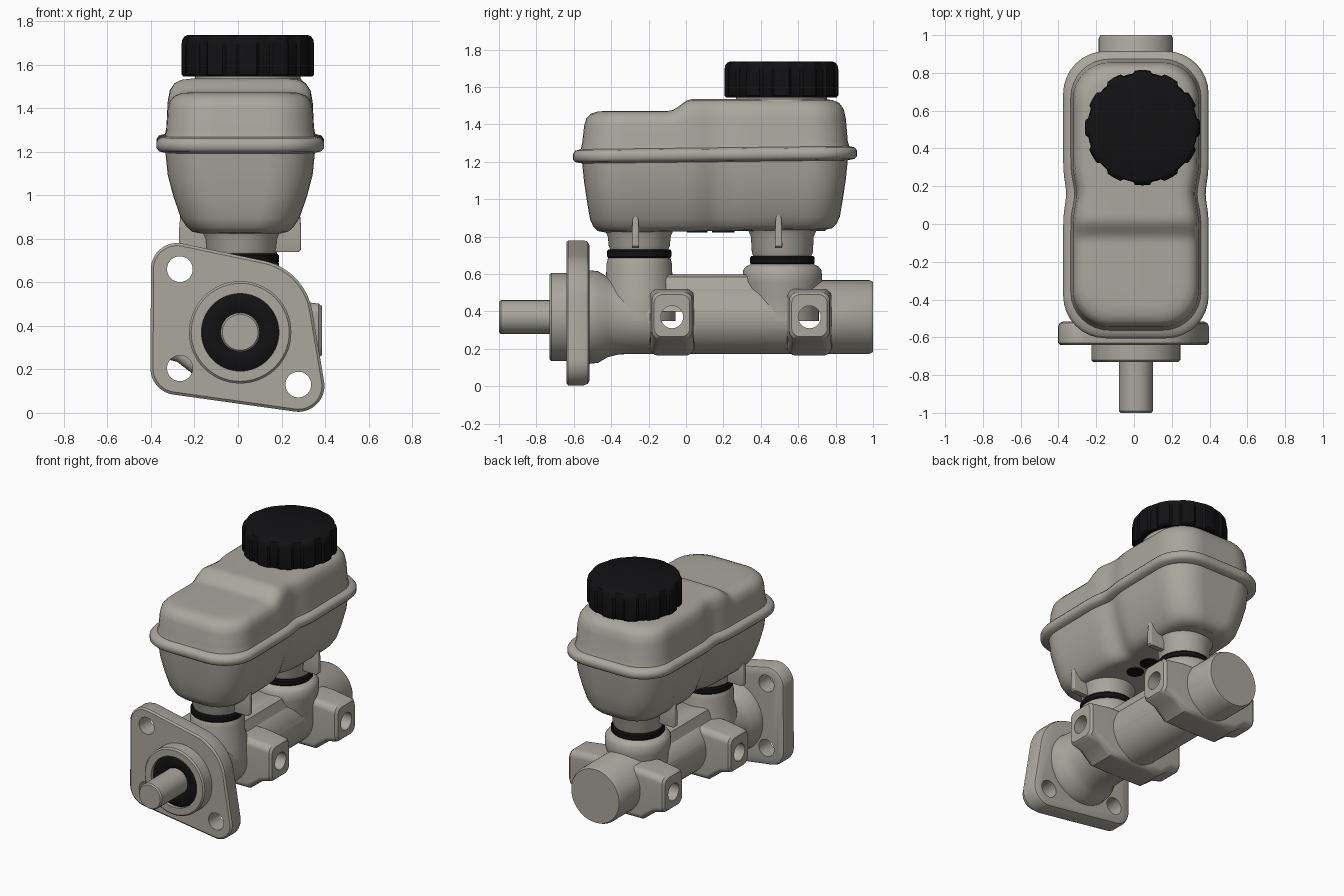
import bpy, bmesh, math
from mathutils import Vector

if "Cube" in bpy.data.objects:
    bpy.data.objects.remove(bpy.data.objects["Cube"])

CX, CZ = 0.01, 0.37          # bore axis


def material(name, rgb):
    m = bpy.data.materials.new(name)
    m.diffuse_color = (*rgb, 1)
    m.use_nodes = True
    m.node_tree.nodes["Principled BSDF"].inputs["Base Color"].default_value = m.diffuse_color
    return m


GREY = material("warm_grey_metal", (0.40, 0.385, 0.335))
BLACK = material("black_rubber", (0.006, 0.006, 0.007))


def loft(name, rings, mat, angle=35):
    """Skin a list of equal-length point rings; collapsed end rings are welded."""
    bm = bmesh.new()
    vs = [[bm.verts.new(p) for p in ring] for ring in rings]
    n = len(rings[0])
    for a, b in zip(vs, vs[1:]):
        for i in range(n):
            j = (i + 1) % n
            bm.faces.new((a[i], a[j], b[j], b[i]))
    for k in (0, -1):
        if len({tuple(round(c, 4) for c in p) for p in rings[k]}) == n:
            bm.faces.new(vs[k])
    bmesh.ops.remove_doubles(bm, verts=bm.verts, dist=1e-5)
    bmesh.ops.recalc_face_normals(bm, faces=bm.faces)
    me = bpy.data.meshes.new(name)
    bm.to_mesh(me)
    bm.free()
    ob = bpy.data.objects.new(name, me)
    bpy.context.collection.objects.link(ob)
    me.materials.append(mat)
    smooth(ob, angle)
    return ob


def smooth(ob, angle=35):
    bpy.ops.object.select_all(action='DESELECT')
    ob.select_set(True)
    bpy.context.view_layer.objects.active = ob
    bpy.ops.object.shade_smooth_by_angle(angle=math.radians(angle))


def lathe(name, profile, axis, centre, mat, n=56):
    """Turn (radius, position) pairs about x, y or z."""
    rings = []
    for r, h in profile:
        ring = []
        for i in range(n):
            a = 2 * math.pi * i / n
            u, v = centre[0] + r * math.cos(a), centre[1] + r * math.sin(a)
            ring.append({'x': (h, u, v), 'y': (u, h, v), 'z': (u, v, h)}[axis])
        rings.append(ring)
    return loft(name, rings, mat)


def rrect(x0, x1, y0, y1, r, k=1, nc=8):
    """Rounded rectangle outline, straight sides cut into k steps."""
    arcs = []
    for q, (cx, cy) in enumerate(((x1 - r, y1 - r), (x0 + r, y1 - r),
                                  (x0 + r, y0 + r), (x1 - r, y0 + r))):
        arcs.append([Vector((cx + r * math.cos((q + i / nc) * math.pi / 2),
                             cy + r * math.sin((q + i / nc) * math.pi / 2))) for i in range(nc + 1)])
    pts = []
    for q in range(4):
        a, b = arcs[q][-1], arcs[(q + 1) % 4][0]
        pts += arcs[q] + [a.lerp(b, i / k) for i in range(1, k)]
    return pts


def drill(ob, cutters):
    for c in cutters:
        m = ob.modifiers.new("hole", 'BOOLEAN')
        m.operation, m.object, m.solver = 'DIFFERENCE', c, 'EXACT'
        bpy.context.view_layer.objects.active = ob
        bpy.ops.object.modifier_apply(modifier=m.name)
    smooth(ob)


# --- cylinder body, push rod and rod seal
body = lathe("cylinder_body", [(0, -.685), (.178, -.685), (.178, -.73), (.225, -.73), (.235, -.72),
                               (.235, -.53), (.25, -.515), (.245, -.47), (.215, -.42), (.2, -.36),
                               (.197, -.28), (.197, .98), (.187, 1), (0, 1)], 'y', (CX, CZ), GREY)
lathe("push_rod", [(0, -1), (.082, -1), (.09, -.99), (.09, -.6), (0, -.6)], 'y', (CX, CZ), GREY)
lathe("rod_seal", [(.08, -.68), (.08, -.70), (.105, -.715), (.16, -.715), (.178, -.705), (.178, -.68)],
      'y', (CX, CZ), BLACK)

# --- mounting flange: outline wrapped round four circles
LOBES = [(-.28, .66, .12), (-.28, .205, .122), (.277, .125, .12), (.06, .42, .285)]


def flange_ring(y, shrink):
    ring = []
    for i in range(128):
        c, s = math.cos(i * math.pi / 64), math.sin(i * math.pi / 64)
        x, z, r = max(LOBES, key=lambda l: l[0] * c + l[1] * s + l[2])
        ring.append((x + (r - shrink) * c, y, z + (r - shrink) * s))
    return ring


flange = loft("mounting_flange", [flange_ring(y, d) for y, d in
              ((-.64, .012), (-.63, 0), (-.545, 0), (-.525, .008), (-.517, .025))], GREY)
cutters = [lathe("bolt_hole_cutter", [(0, -.8), (.059, -.8), (.059, -.4), (0, -.4)], 'y', c, GREY)
           for c in ((-.267, .66), (-.267, .205), (.277, .13))]
drill(flange, cutters)

# --- side ports with cross-drilled holes
port_cutters = [lathe("port_hole_cutter", [(0, -.6), (.06, -.6), (.06, .6), (0, .6)], 'x', (y, CZ), GREY)
                for y in (-.075, .66)]
SECT = [(.375, .095, .265, .49), (.36, .108, .252, .502), (.29, .112, .235, .51),
        (.2, .118, .165, .52), (.1, .12, .165, .52)]          # offset, half width, z low, z high
for i, y in enumerate((-.075, .66)):
    stations = [(-s[0], *s[1:]) for s in SECT] + SECT[::-1]
    port = loft("outlet_port", [[(CX + dx, p.x, p.y) for p in rrect(y - w, y + w, a, b, .045)]
                                for dx, w, a, b in stations], GREY)
    drill(port, port_cutters[i:i + 1])
drill(body, port_cutters)
for c in cutters + port_cutters:
    bpy.data.objects.remove(c)

# --- rib along the top of the body
loft("top_rib", [[(p.x, p.y, z) for p in rrect(CX - .12 + d, CX + .12 - d, -.25, .45, .03)]
                 for z, d in ((.4, -.05), (.54, 0), (.585, .015), (.598, .04))], GREY)

# --- inlet necks, rubber grommets, tank feet and fins
for tag, y, zt, wide in (("front", -.25, .69, 0), ("rear", .515, .655, .035)):
    c = (CX + .005, y)
    lathe(tag + "_inlet_neck", [(0, .35), (.195, .35), (.195, .5), (.178 + wide, .56), (.175 + wide, zt - .035),
                                (.17 + wide * .7, zt - .015), (.165, zt), (0, zt)], 'z', c, GREY)
    lathe(tag + "_grommet", [(0, zt - .005), (.165, zt - .005), (.173, zt + .005), (.173, zt + .032),
                             (.165, zt + .042), (0, zt + .042)], 'z', c, BLACK)
    lathe(tag + "_tank_foot", [(0, zt + .04), (.155, zt + .04), (.163, zt + .06), (.168, .8),
                               (.185, .84), (.2, .87), (0, .87)], 'z', c, GREY)
    loft(tag + "_tank_fin", [[(p.x, p.y, z) for p in rrect(-.27 + d, .29 - d, y - .02 - w, y - .02 + w, .008)]
                             for z, w, d in ((.74, .018, .01), (.75, .02, 0), (.85, .018, 0), (.97, .01, .01))], GREY)

# --- reservoir: one skin from the floor, over the seam rim, to the stepped lid
X0, X1, Y0, Y1 = -.375, .395, -.605, .915


def lid_height(y):
    t = min(1, max(0, (y + .09) / .12))
    return 1.472 + .063 * t * t * (3 - 2 * t)


def tank_ring(dx, dy, zf, waist, flat=False):
    cx, ring = (X0 + X1) / 2, []
    for p in rrect(X0 + dx, X1 - dx, Y0 + dy, Y1 - dy, .225 - dy * .5, 36):
        k = 0 if flat else 1 - waist * math.exp(-((p.y - .16) / .085) ** 2)
        ring.append((cx + (p.x - cx) * k, p.y, zf(p.y)))
    return ring


LOWER = [(.2, .17, .83, .2), (.165, .135, .837, .2), (.14, .11, .86, .18), (.113, .092, .9, .16),
         (.078, .075, 1.0, .13), (.052, .06, 1.1, .1), (.042, .05, 1.2, .07), (.014, .014, 1.207, .045),
         (0, 0, 1.222, .04), (0, 0, 1.25, .04), (.012, .012, 1.268, .045), (.04, .042, 1.275, .06)]
UPPER = [(.046, .05, .15, .06), (.052, .06, .6, .06), (.062, .072, .8, .06), (.083, .095, .92, .06),
         (.115, .13, .98, .05), (.16, .17, 1, .03)]
rings = [tank_ring(.2, .17, lambda y: .83, 0, True)]
rings += [tank_ring(dx, dy, lambda y, z=z: z + .012 * (y - .15), w) for dx, dy, z, w in LOWER]
rings += [tank_ring(dx, dy, lambda y, t=t: 1.27 + t * (lid_height(y) - 1.27), w) for dx, dy, t, w in UPPER]
rings += [tank_ring(.16, .17, lid_height, 0, True)]
loft("reservoir_tank", rings, GREY, 50)

# --- black patches under the tank
for y, r in ((.06, .055), (.2, .06)):
    lathe("under_tank_patch", [(0, .822), (r, .822), (r, .831), (0, .831)], 'z', (.04, y), BLACK, 20)

# --- filler neck and ribbed cap
CAP = (.045, .51)
lathe("filler_neck", [(0, 1.46), (.27, 1.46), (.262, 1.515), (.243, 1.535), (.243, 1.6), (0, 1.6)], 'z', CAP, GREY)


def cap_ring(scale, z, notch):
    ring = []
    for i in range(144):
        a = 2 * math.pi * i / 144
        r = (.305 - notch * (math.cos(12 * a) < -.4)) * scale
        ring.append((CAP[0] + r * math.cos(a), CAP[1] + r * math.sin(a), z))
    return ring


loft("filler_cap", [cap_ring(s, z, d) for s, z, d in
                    ((0, 1.56, 0), (.85, 1.56, 0), (.97, 1.545, .012), (1, 1.555, .014), (1, 1.69, .014),
                     (.985, 1.715, .012), (.95, 1.73, .004), (.9, 1.736, 0), (0, 1.736, 0))], BLACK)
